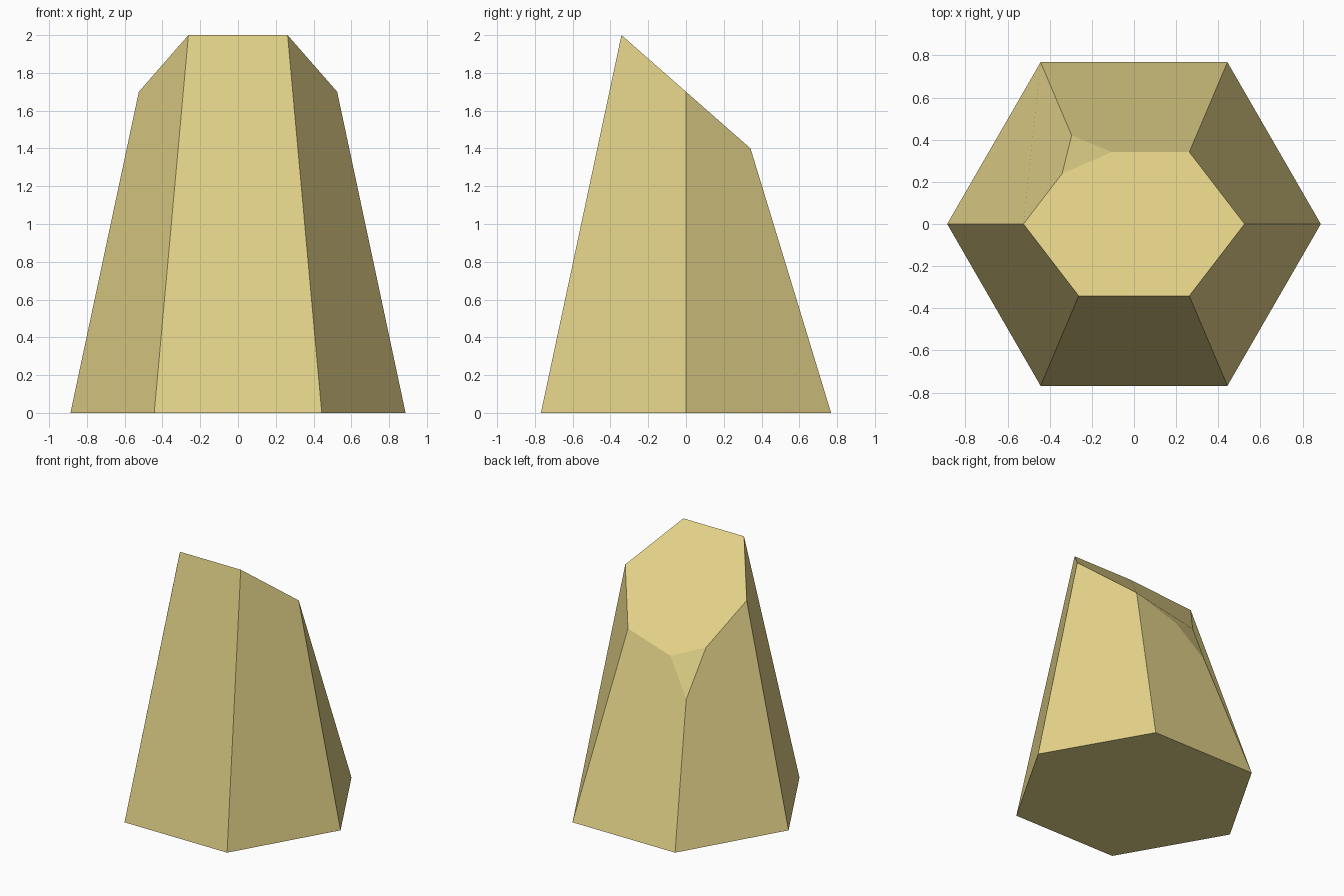
import bpy, bmesh, math
from mathutils import Vector

if "Cube" in bpy.data.objects:
    bpy.data.objects.remove(bpy.data.objects["Cube"])

# Single stone colour
stone = bpy.data.materials.new("pale tan stone")
stone.diffuse_color = (0.77, 0.65, 0.25, 1)
stone.use_nodes = True
stone.node_tree.nodes["Principled BSDF"].inputs["Base Color"].default_value = stone.diffuse_color


def hexagon(radius, z, tilt=0.0):
    """Six points, tilted about the x axis."""
    points = []
    for i in range(6):
        a = math.radians(60 * i)
        x, y = radius * math.cos(a), radius * math.sin(a)
        points.append(Vector((x, y * math.cos(tilt), z - y * math.sin(tilt))))
    return points


# Wide base and a smaller top that slopes down to the back
base = hexagon(0.887, 0)
top = hexagon(0.525, 1.7, math.radians(41.3))

# Chip at the sunken back left top corner: one point along each of its edges
corner, drop = top[2], Vector((0, 0, -0.115))
chip = [corner.lerp(p, t) + drop for p, t in ((top[1], 0.3), (top[3], 0.3), (base[2], 0.185))]

bm = bmesh.new()
b = [bm.verts.new(p) for p in base]
t = [bm.verts.new(p) if i != 2 else None for i, p in enumerate(top)]
back, left, low = [bm.verts.new(p) for p in chip]

# Base, sloping top and chip
bm.faces.new(b[::-1])
bm.faces.new([t[0], t[1], back, left, t[3], t[4], t[5]])
bm.faces.new([back, low, left])

# Six sides, two of which meet the chip
for i in range(6):
    j = (i + 1) % 6
    upper_j = [low, back] if j == 2 else [t[j]]
    upper_i = [left, low] if i == 2 else [t[i]]
    bm.faces.new([b[j]] + upper_j + upper_i + [b[i]])
bmesh.ops.recalc_face_normals(bm, faces=bm.faces[:])

mesh = bpy.data.meshes.new("stone_block")
bm.to_mesh(mesh)
bm.free()
mesh.materials.append(stone)
block = bpy.data.objects.new("stone_block", mesh)
bpy.context.collection.objects.link(block)
